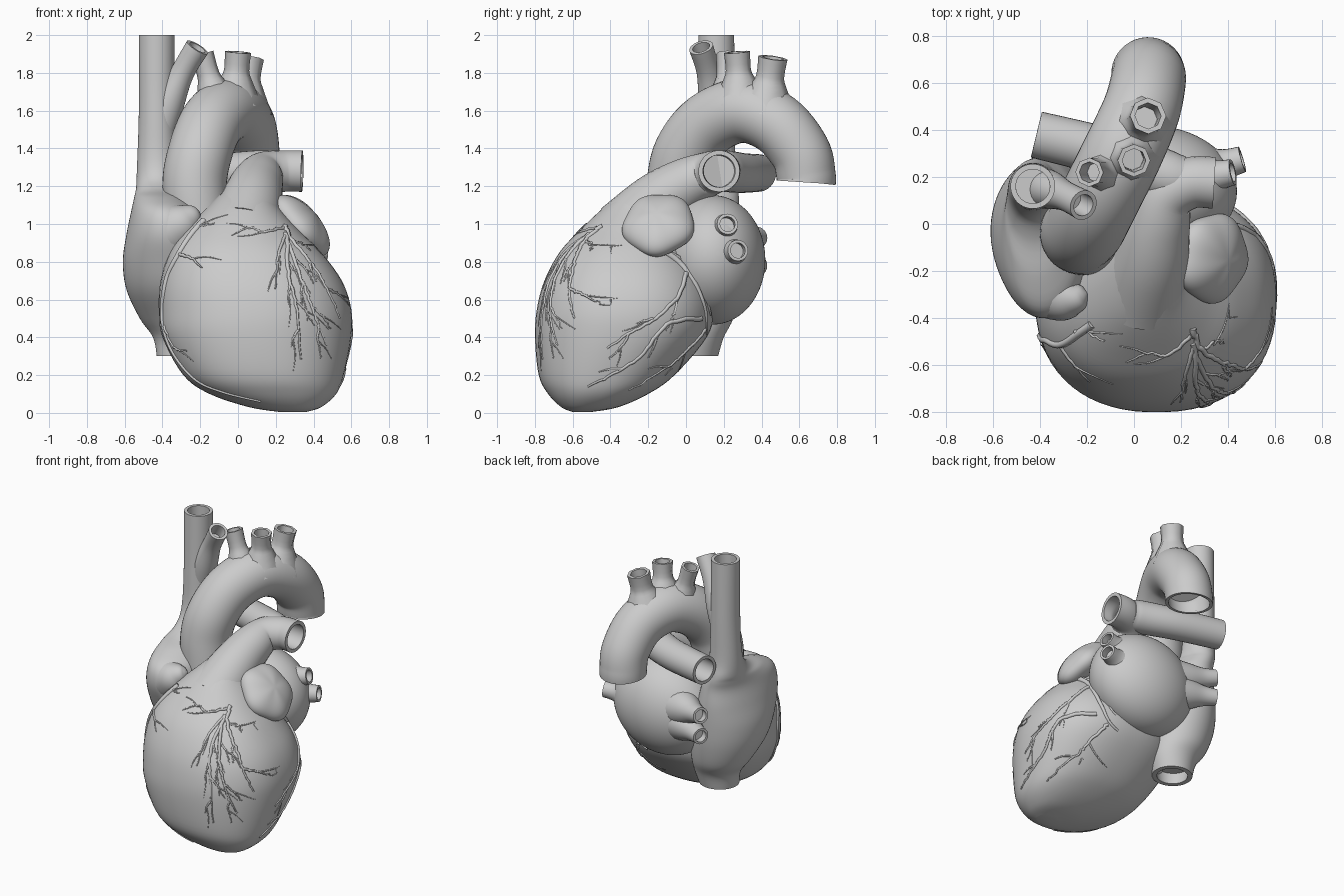
import bpy
import bmesh
import math
import random
from mathutils import Vector, Euler
from mathutils.bvhtree import BVHTree

random.seed(4)
default_cube = bpy.data.objects.get("Cube")
if default_cube:
    bpy.data.objects.remove(default_cube)

grey = bpy.data.materials.new("plaster grey")
grey.use_nodes = True
COLOUR = (0.6, 0.6, 0.6, 1)
grey.diffuse_color = COLOUR
grey.node_tree.nodes["Principled BSDF"].inputs["Base Color"].default_value = COLOUR


def smooth_path(points, steps):
    """Catmull-Rom interpolation of tuples of any length."""
    padded = [points[0]] + list(points) + [points[-1]]
    result = []
    for i in range(len(points) - 1):
        a, b, c, d = padded[i:i + 4]
        for s in range(steps):
            t = s / steps
            result.append([q + t / 2 * (r - p + t * (2 * p - 5 * q + 4 * r - w
                           + t * (3 * (q - r) + w - p)))
                           for p, q, r, w in zip(a, b, c, d)])
    result.append(list(points[-1]))
    return result


def finish(name, bm):
    bmesh.ops.recalc_face_normals(bm, faces=bm.faces)
    mesh = bpy.data.meshes.new(name)
    bm.to_mesh(mesh)
    bm.free()
    mesh.materials.append(grey)
    obj = bpy.data.objects.new(name, mesh)
    bpy.context.collection.objects.link(obj)
    return obj


def inner_wall(rings, wall, depth):
    """Shrunken copies of the first rings, from the rim inward."""
    copies = []
    for ring in rings[:depth]:
        centre = sum(ring, Vector()) / len(ring)
        copies.append([centre + (p - centre) * wall for p in ring])
    return copies


def skin(name, rings, wall=0.72, open_start=False, open_end=False, depth=5):
    """Bridge rings into a skin; open ends get a rim and a hollow bore."""
    outer = list(rings)
    if open_start:
        rings = inner_wall(outer, wall, depth)[::-1] + rings
    if open_end:
        rings = rings + inner_wall(outer[::-1], wall, depth)
    bm = bmesh.new()
    loops = [[bm.verts.new(p) for p in ring] for ring in rings]
    n = len(loops[0])
    for low, high in zip(loops, loops[1:]):
        for i in range(n):
            j = (i + 1) % n
            bm.faces.new((low[i], low[j], high[j], high[i]))
    bm.faces.new(loops[0])
    bm.faces.new(loops[-1])
    return finish(name, bm)


def bulge(value, power):
    return math.copysign(abs(value) ** power, value)


def stacked(name, slices, steps=5, sides=64, power=1.0, **ends):
    """Loft of horizontal ovals given as (z, x_min, x_max, y_min, y_max)."""
    rings = []
    for z, x_min, x_max, y_min, y_max in smooth_path(slices, steps):
        ring = []
        for i in range(sides):
            a = math.tau * (i + 0.5) / sides
            across, along = bulge(math.cos(a), power), bulge(math.sin(a), power)
            ring.append(Vector(((x_min + x_max + (x_max - x_min) * across) / 2,
                                (y_min + y_max + (y_max - y_min) * along) / 2, z)))
        rings.append(ring)
    return skin(name, rings, **ends)


def tube(name, points, steps=6, sides=32, **ends):
    """Sweep a circle along points given as (x, y, z, radius)."""
    path = smooth_path(points, steps)
    centres = [Vector(p[:3]) for p in path]
    rings, side = [], None
    for i, centre in enumerate(centres):
        ahead = centres[min(i + 1, len(path) - 1)] - centres[max(i - 1, 0)]
        ahead.normalize()
        side = side or ahead.orthogonal()
        side = (side - ahead * side.dot(ahead)).normalized()
        up = ahead.cross(side)
        rings.append([centre + path[i][3] * (side * math.cos(math.tau * k / sides)
                      + up * math.sin(math.tau * k / sides)) for k in range(sides)])
    return skin(name, rings, **ends)


def blob(name, centre, radii, tilt=(0, 0, 0), lobes=0.0):
    """Tilted ellipsoid, optionally scalloped around its edge."""
    bm = bmesh.new()
    bmesh.ops.create_icosphere(bm, subdivisions=5, radius=1)
    turn = Euler(tilt).to_matrix()
    for v in bm.verts:
        p = v.co.copy()
        edge = math.hypot(p.x, p.y)
        ripple = 1 + lobes * edge * math.cos(5 * math.atan2(p.y, p.x))
        v.co = Vector(centre) + turn @ Vector([c * r * ripple for c, r in zip(p, radii)])
    return finish(name, bm)


# Ventricles, tapering upward beneath the pulmonary trunk
ventricles = stacked("ventricles", [
    (0.005, 0.22, 0.36, -0.6, -0.5), (0.03, 0.06, 0.44, -0.66, -0.36),
    (0.1, -0.15, 0.52, -0.73, -0.2), (0.2, -0.29, 0.56, -0.78, -0.06),
    (0.4, -0.4, 0.6, -0.8, 0.11), (0.55, -0.42, 0.6, -0.79, 0.15),
    (0.7, -0.41, 0.55, -0.75, 0.12), (0.85, -0.36, 0.44, -0.67, 0.04),
    (0.97, -0.28, 0.32, -0.56, 0), (1.1, -0.15, 0.21, -0.42, 0),
    (1.2, -0.05, 0.18, -0.28, 0)], power=0.88)

# Pulmonary trunk turning to the left, and the artery crossing under the arch
tube("pulmonary_trunk", [(0.03, -0.3, 0.95, 0.2), (0.07, -0.15, 1.11, 0.165),
     (0.1, 0, 1.21, 0.14), (0.14, 0.12, 1.265, 0.118), (0.24, 0.175, 1.28, 0.11),
     (0.34, 0.175, 1.28, 0.11)], open_end=True, wall=0.78, depth=9)
tube("pulmonary_artery", [(-0.415, 0.38, 1.27, 0.1), (-0.1, 0.3, 1.27, 0.105),
     (0.12, 0.21, 1.28, 0.11), (0.2, 0.19, 1.28, 0.1)],
     open_start=True, wall=0.78)

# Great veins and right atrium as a single column, open at both ends
stacked("right_atrium_and_great_veins", [
    (0.3, -0.43, -0.16, -0.09, 0.17), (0.4, -0.45, -0.13, -0.1, 0.2),
    (0.5, -0.52, -0.12, -0.16, 0.25), (0.65, -0.59, -0.1, -0.28, 0.28),
    (0.8, -0.61, -0.12, -0.35, 0.29), (0.95, -0.59, -0.17, -0.4, 0.29),
    (1.07, -0.565, -0.21, -0.37, 0.28), (1.14, -0.55, -0.27, -0.23, 0.28),
    (1.19, -0.54, -0.31, -0.06, 0.275), (1.3, -0.535, -0.32, 0.04, 0.26),
    (1.6, -0.525, -0.335, 0.06, 0.26), (2.0, -0.525, -0.335, 0.065, 0.255)],
    open_start=True, open_end=True, wall=0.76)
tube("upper_vein_branch", [(-0.43, 0.16, 1.4, 0.07), (-0.375, 0.15, 1.62, 0.085),
     (-0.295, 0.12, 1.8, 0.063), (-0.215, 0.08, 1.935, 0.065)], open_end=True)

# Right auricle wrapping forward to a soft tip
tube("right_auricle", [(-0.42, -0.12, 0.94, 0.15), (-0.36, -0.24, 0.96, 0.16),
     (-0.3, -0.3, 1.0, 0.12), (-0.25, -0.31, 1.035, 0.075),
     (-0.215, -0.3, 1.05, 0.04), (-0.2, -0.295, 1.055, 0.005)])

# Aortic arch and its three eight-sided branches
tube("aortic_arch", [(-0.2, -0.06, 0.95, 0.16), (-0.23, -0.04, 1.2, 0.17),
     (-0.2, 0, 1.38, 0.17), (-0.14, 0.12, 1.53, 0.17), (-0.05, 0.3, 1.6, 0.17),
     (0.03, 0.48, 1.53, 0.165), (0.06, 0.605, 1.38, 0.16), (0.06, 0.635, 1.26, 0.157),
     (0.06, 0.636, 1.22, 0.157)], sides=40, wall=0.87, open_end=True, depth=13)
arch_branches = [((-0.1, 0.22, 1.6), (-0.19, 0.22, 1.9), 0.062),
                 ((-0.02, 0.29, 1.64), (0, 0.27, 1.91), 0.07),
                 ((0.02, 0.42, 1.6), (0.06, 0.46, 1.88), 0.078)]
for number, (base, top, radius) in enumerate(arch_branches, 1):
    base, top = Vector(base), Vector(top)
    stations = [(0, 2.1), (0.45, 1.25), (0.65, 0.95), (1, 1)]
    tube("arch_branch_%d" % number,
         [(*base.lerp(top, t), radius * flare) for t, flare in stations],
         steps=3, sides=8, open_end=True, depth=4)

# Left atrium, its four flared veins and the lobed left auricle
blob("left_atrium", (0.06, 0.14, 0.81), (0.38, 0.28, 0.34), tilt=(0, -0.25, 0))
vein_ends = {"left_upper_vein": ((0.12, 0.16, 0.93), (0.42, 0.22, 1.0), 0.2),
             "left_lower_vein": ((0.14, 0.18, 0.83), (0.46, 0.275, 0.86), 0.2),
             "right_upper_vein": ((-0.06, 0.22, 0.87), (-0.385, 0.38, 0.93), 0.16),
             "right_lower_vein": ((-0.06, 0.22, 0.78), (-0.385, 0.38, 0.78), 0.16)}
for name, (root, tip, flare) in vein_ends.items():
    root, tip = Vector(root), Vector(tip)
    tube(name, [(*root.lerp(tip, t), r) for t, r in
                [(0, flare), (0.45, flare * 0.68), (0.75, 0.07), (1, 0.056)]],
         sides=24, open_end=True)
blob("left_auricle", (0.33, -0.145, 0.995), (0.2, 0.19, 0.1),
     tilt=(0, 0.85, -0.15), lobes=0.035)

# Coronary vessels, laid on the ventricle surface
bm = bmesh.new()
bm.from_mesh(ventricles.data)
surface = BVHTree.FromBMesh(bm)
bm.free()


def add_vessel(curve, points, width, view, twigs):
    """Project a flat wiggling path onto the surface, then sprout twigs."""
    path = [Vector(p) for p in smooth_path(points, 8)]
    if twigs:
        for p in path[1:]:
            p += Vector((random.uniform(-1, 1), random.uniform(-1, 1))) * 0.004
    hits = []
    for u, v in path:
        start = Vector((u, -3, v)) if view == "front" else Vector((3, u, v))
        aim = Vector((0, 1, 0)) if view == "front" else Vector((-1, 0, 0))
        hit = surface.ray_cast(start, aim)[0]
        hits.append(hit or surface.find_nearest(start + aim * 2.6)[0])
    spline = curve.splines.new("POLY")
    spline.points.add(len(hits) - 1)
    for i, (point, hit) in enumerate(zip(spline.points, hits)):
        point.co = (*hit, 1)
        point.radius = width * (1 - 0.65 * i / len(hits))
    for k in range(twigs):
        i = int(len(path) * (k + 1.2) / (twigs + 1.4))
        heading = (path[min(i + 2, len(path) - 1)] - path[i - 1]).normalized()
        angle = random.uniform(0.3, 0.6) * (-1) ** k
        turned = Vector((heading.x * math.cos(angle) - heading.y * math.sin(angle),
                         heading.x * math.sin(angle) + heading.y * math.cos(angle)))
        reach = random.uniform(0.1, 0.18)
        middle = path[i] + turned * reach * 0.5
        tip = middle + (turned + heading).normalized() * reach * 0.5
        add_vessel(curve, [path[i], middle, tip], width * 0.6, view, twigs // 3)


def vessel_tree(name, view, branches):
    curve = bpy.data.curves.new(name, "CURVE")
    curve.dimensions = "3D"
    curve.bevel_depth = 0.01
    curve.bevel_resolution = 1
    curve.use_fill_caps = True
    curve.materials.append(grey)
    for width, twigs, points in branches:
        add_vessel(curve, points, width, view, twigs)
    bpy.context.collection.objects.link(bpy.data.objects.new(name, curve))


vessel_tree("front_coronary_tree", "front", [
    (1.5, 3, [(0.25, 0.99), (0.28, 0.92), (0.38, 0.8), (0.47, 0.66), (0.54, 0.5)]),
    (1.3, 4, [(0.25, 0.95), (0.3, 0.8), (0.37, 0.62), (0.42, 0.48), (0.47, 0.36)]),
    (1.3, 4, [(0.26, 0.92), (0.27, 0.72), (0.31, 0.55), (0.33, 0.28)]),
    (1, 2, [(0.25, 0.94), (0.21, 0.82), (0.2, 0.66)]),
    (1, 2, [(0.24, 0.98), (0.13, 0.96), (0.06, 0.98), (-0.03, 0.94)])])
vessel_tree("right_coronary_tree", "front", [
    (1.8, 0, [(-0.18, 1.02), (-0.25, 0.94), (-0.32, 0.83), (-0.38, 0.7), (-0.4, 0.5),
              (-0.35, 0.33), (-0.23, 0.18), (-0.08, 0.11), (0.12, 0.06)]),
    (1, 1, [(-0.25, 0.95), (-0.2, 0.99), (-0.12, 1.0)]),
    (1, 1, [(-0.31, 0.84), (-0.25, 0.82), (-0.19, 0.77)]),
    (1, 1, [(-0.39, 0.46), (-0.34, 0.35), (-0.27, 0.33)])])
vessel_tree("left_coronary_tree", "side", [
    (2.2, 0, [(-0.12, 0.86), (-0.03, 0.79), (0.05, 0.68), (0.1, 0.55), (0.11, 0.42)]),
    (1.8, 0, [(-0.08, 0.84), (0.03, 0.77), (0.09, 0.66), (0.13, 0.52)]),
    (1.4, 3, [(0, 0.74), (-0.04, 0.62), (-0.16, 0.5), (-0.3, 0.42), (-0.42, 0.34)]),
    (1.4, 2, [(0.08, 0.5), (-0.1, 0.47), (-0.24, 0.3), (-0.4, 0.2), (-0.52, 0.14)]),
    (1.2, 2, [(0.1, 0.44), (0, 0.33), (-0.1, 0.24), (-0.3, 0.12)])])

# Smooth shading with crisp rims
for obj in bpy.context.scene.objects:
    obj.select_set(obj.type == "MESH")
bpy.context.view_layer.objects.active = ventricles
bpy.ops.object.shade_smooth_by_angle(angle=math.radians(50))
